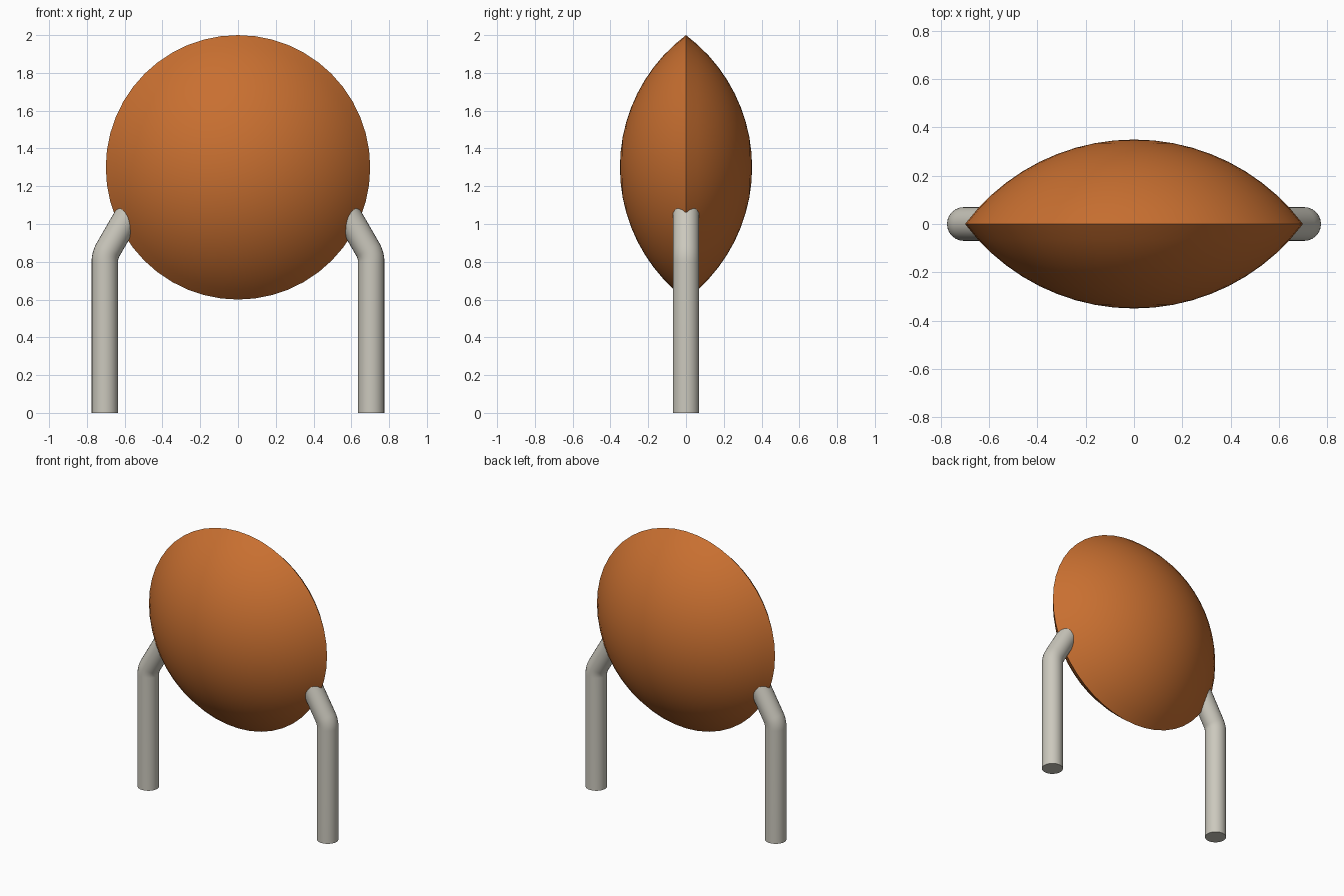
import bpy, bmesh
from math import radians, sin, cos, asin, pi
from mathutils import Vector, Matrix

cube = bpy.data.objects.get("Cube")
if cube:
    bpy.data.objects.remove(cube, do_unlink=True)


def make_material(name, rgb):
    mat = bpy.data.materials.new(name)
    mat.use_nodes = True
    mat.diffuse_color = (*rgb, 1)
    mat.node_tree.nodes["Principled BSDF"].inputs["Base Color"].default_value = (*rgb, 1)
    return mat


def finish(bm, name, mat):
    bmesh.ops.recalc_face_normals(bm, faces=bm.faces[:])
    mesh = bpy.data.meshes.new(name)
    bm.to_mesh(mesh)
    bm.free()
    mesh.materials.append(mat)
    obj = bpy.data.objects.new(name, mesh)
    bpy.context.collection.objects.link(obj)
    bpy.ops.object.select_all(action="DESELECT")
    obj.select_set(True)
    bpy.context.view_layer.objects.active = obj
    bpy.ops.object.shade_smooth_by_angle(angle=radians(40))
    return obj


orange = make_material("burnt orange", (0.58, 0.16, 0.03))
grey = make_material("warm light grey", (0.60, 0.58, 0.51))

# Lens-shaped body: two spherical caps meeting at a sharp rim, spun about y
RIM, DEPTH, CENTRE_Z = 0.70, 0.35, 1.30
sphere = (RIM ** 2 + DEPTH ** 2) / (2 * DEPTH)
half_angle = asin(RIM / sphere)
STEPS = 10
bm = bmesh.new()
for side in (-1, 1):
    arc = []
    for i in range(STEPS + 1):
        a = half_angle * i / STEPS
        y = side * (sphere * cos(a) - sphere + DEPTH)
        arc.append(bm.verts.new((sphere * sin(a), y, 0)))
    edges = [bm.edges.new(pair) for pair in zip(arc, arc[1:])]
    bmesh.ops.spin(bm, geom=arc + edges, cent=(0, 0, 0), axis=(0, 1, 0),
                   angle=2 * pi, steps=48, use_duplicate=False)
bmesh.ops.remove_doubles(bm, verts=bm.verts[:], dist=0.0005)
bmesh.ops.translate(bm, verts=bm.verts[:], vec=(0, 0, CENTRE_Z))
finish(bm, "lens_body", orange)

# Bent tube legs: straight post, short bend, then a run into the body
TUBE, LEG_X, POST, BEND, RUN = 0.07, 0.705, 0.80, 0.13, 0.25
TILT = radians(30)


def extrude(bm, edges, vec):
    new = bmesh.ops.extrude_edge_only(bm, edges=edges)["geom"]
    bmesh.ops.translate(bm, verts=[g for g in new if isinstance(g, bmesh.types.BMVert)], vec=vec)
    return [g for g in new if isinstance(g, bmesh.types.BMEdge)
            and len(g.link_faces) == 1]


def make_leg(name, side):
    bm = bmesh.new()
    ring = bmesh.ops.create_circle(bm, segments=24, radius=TUBE,
                                   matrix=Matrix.Translation((LEG_X, 0, 0)))["verts"]
    edges = extrude(bm, list({e for v in ring for e in v.link_edges}), (0, 0, POST))
    verts = list({v for e in edges for v in e.verts})
    bend = bmesh.ops.spin(bm, geom=verts + edges, cent=(LEG_X - BEND, 0, POST),
                          axis=(0, -1, 0), angle=TILT, steps=6)["geom_last"]
    edges = [g for g in bend if isinstance(g, bmesh.types.BMEdge)]
    extrude(bm, edges, Vector((-sin(TILT), 0, cos(TILT))) * RUN)
    bmesh.ops.remove_doubles(bm, verts=bm.verts[:], dist=0.0005)
    bmesh.ops.holes_fill(bm, edges=[e for e in bm.edges if e.is_boundary], sides=0)
    bmesh.ops.scale(bm, verts=bm.verts[:], vec=(side, 1, 1))
    finish(bm, name, grey)


make_leg("left_leg", 1)
make_leg("right_leg", -1)
